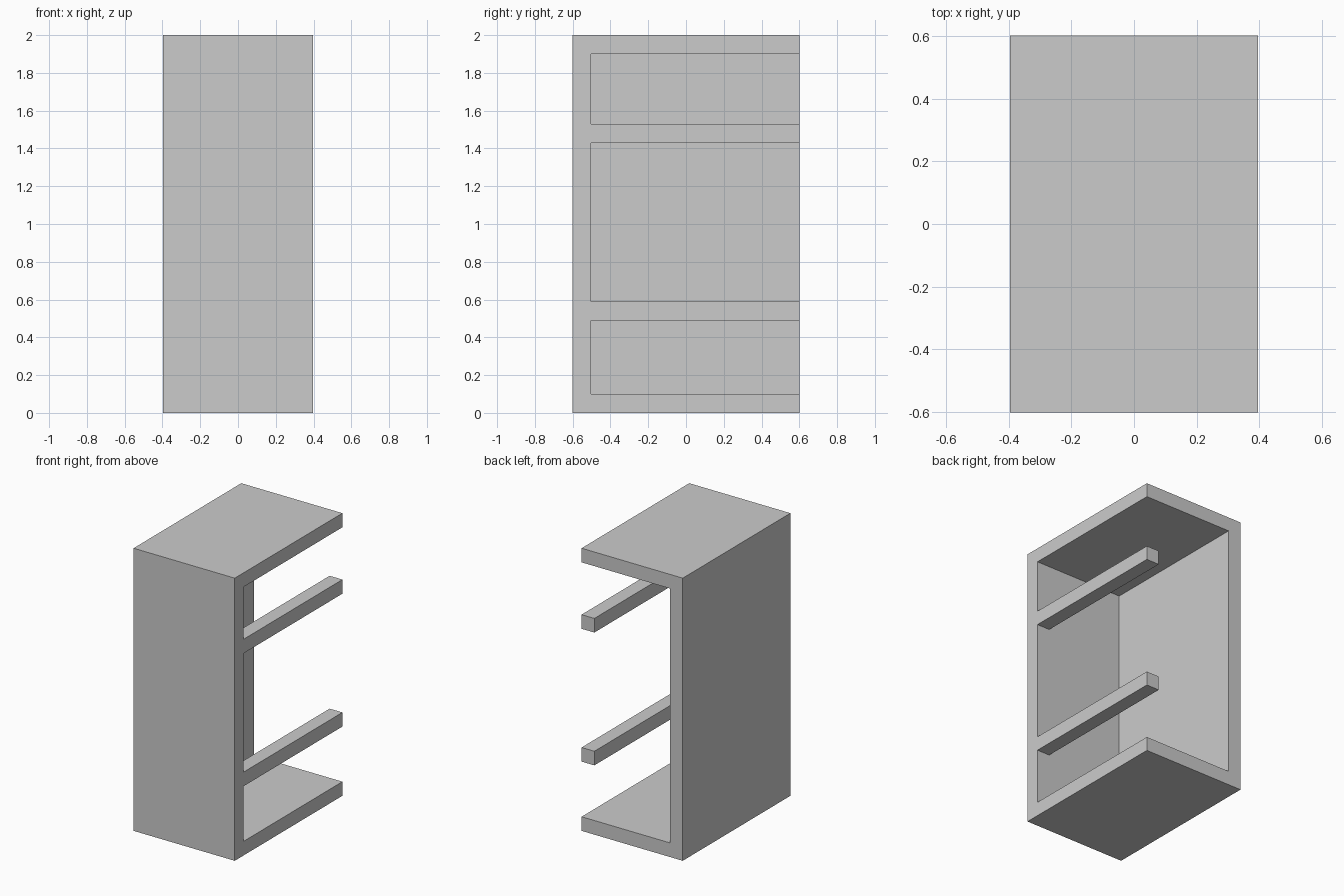
import bpy
from mathutils import Vector

default = bpy.data.objects.get("Cube")
if default:
    bpy.data.objects.remove(default, do_unlink=True)

X, Y, H = 0.396, 0.602, 2.0   # half width, half depth, height
T = 0.1                       # board thickness
OUT = 0.3                     # how far cutters reach past the open sides

grey = bpy.data.materials.new("plain grey")
grey.use_nodes = True
colour = (0.6, 0.6, 0.6, 1)
grey.diffuse_color = colour
grey.node_tree.nodes["Principled BSDF"].inputs["Base Color"].default_value = colour


def box(name, low, high):
    """Box between two corners."""
    low, high = Vector(low), Vector(high)
    bpy.ops.mesh.primitive_cube_add(size=1, location=(low + high) / 2)
    ob = bpy.context.object
    ob.name = name
    ob.scale = high - low
    bpy.ops.object.transform_apply(location=True, rotation=False, scale=True)
    return ob


def cut(target, name, low, high):
    """Subtract a box from the target."""
    cutter = box(name, low, high)
    cutter.hide_render = True
    mod = target.modifiers.new(name, 'BOOLEAN')
    mod.operation = 'DIFFERENCE'
    mod.solver = 'EXACT'
    mod.object = cutter
    bpy.context.view_layer.objects.active = target
    bpy.ops.object.modifier_apply(modifier=name)
    bpy.data.objects.remove(cutter, do_unlink=True)


# Cabinet: front, one side, top and base boards in one solid
cabinet = box("cabinet_frame", (-X, -Y, 0), (X, Y, H))
cabinet.data.materials.clear()
cabinet.data.materials.append(grey)

# Interior, open at the back
cut(cabinet, "interior", (T - X, T - Y, T), (X - T, Y + OUT, H - T))

# Three openings in the right side, leaving two rails between them
for i, (z0, z1) in enumerate([(T, 0.49), (0.59, 1.43), (1.53, H - T)]):
    cut(cabinet, f"side_opening_{i}", (X - 2 * T, T - Y, z0), (X + OUT, Y + OUT, z1))
